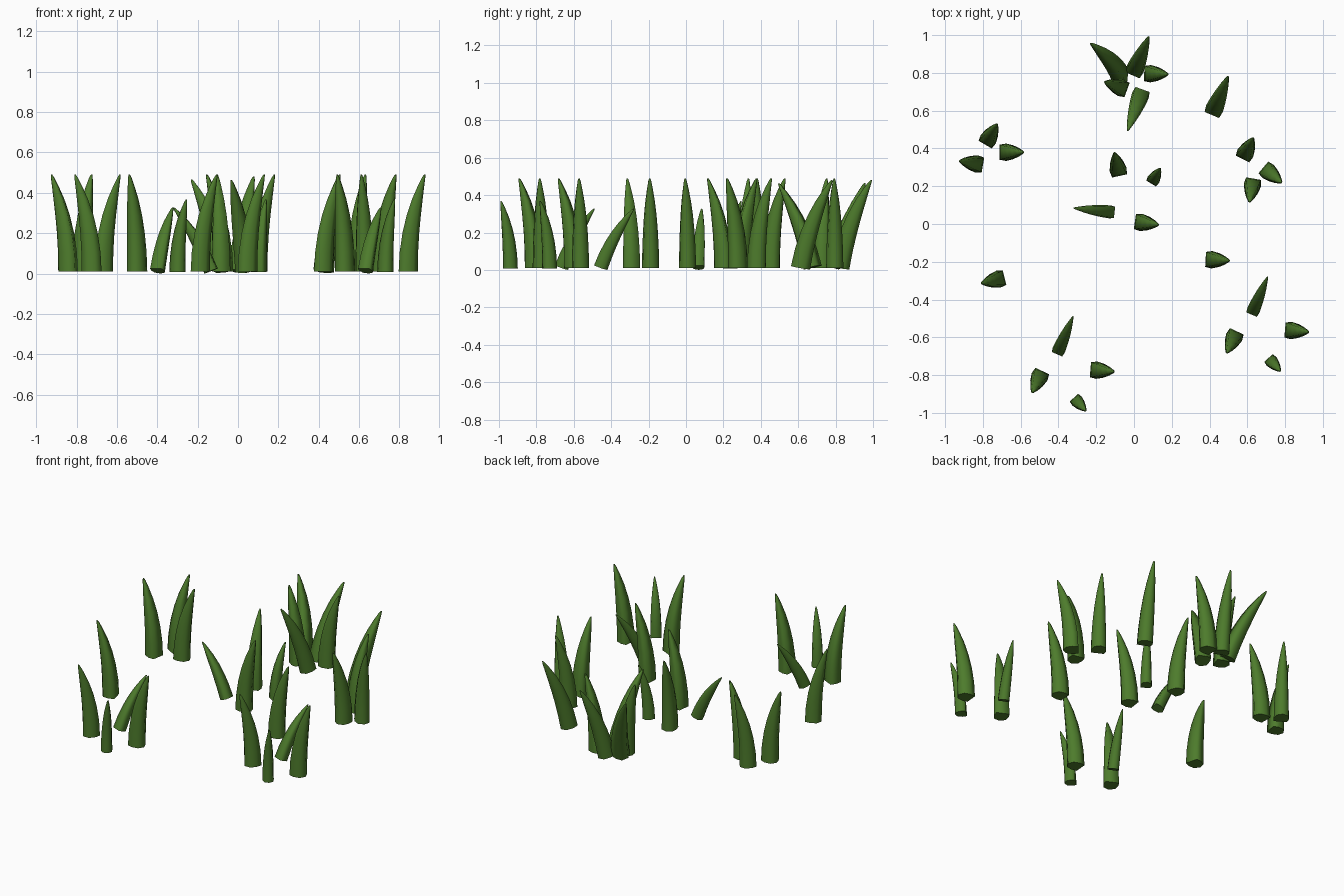
import bpy, bmesh
from math import radians, cos, sin
from mathutils import Vector, Matrix

if "Cube" in bpy.data.objects:
    bpy.data.objects.remove(bpy.data.objects["Cube"])

green = bpy.data.materials.new("grass_green")
green.diffuse_color = (0.075, 0.2, 0.025, 1)
green.use_nodes = True
green.node_tree.nodes["Principled BSDF"].inputs["Base Color"].default_value = green.diffuse_color

# D-shaped cross-section, flat at the back; +x is the curl direction
SECTION = [(-.046, -.040), (-.012, -.046), (.028, -.036), (.046, 0),
           (.028, .036), (-.012, .046), (-.046, .040)]
# height fraction, width fraction
TAPER = [(0, 1), (.2, .96), (.4, .87), (.58, .74), (.75, .55), (.88, .34), (.97, .17), (1, .07)]
HEIGHT, CURL = 0.48, 0.08


def blade_mesh():
    bm = bmesh.new()
    rings = [[bm.verts.new((x * w + CURL * t * t, y * w, HEIGHT * t)) for x, y in SECTION]
             for t, w in TAPER]
    n = len(SECTION)
    for a, b in zip(rings, rings[1:]):
        for i in range(n):
            j = (i + 1) % n
            bm.faces.new((a[i], a[j], b[j], b[i])).smooth = True
    bm.faces.new(rings[0][::-1])
    bm.faces.new(rings[-1])
    for e in bm.edges:
        if len(e.link_faces) == 2 and e.calc_face_angle() > radians(40):
            e.smooth = False
    me = bpy.data.meshes.new("grass_blade")
    bm.to_mesh(me)
    bm.free()
    me.materials.append(green)
    return me


MESH = blade_mesh()


def blade(x, y, angle, size=1, lean=0, lean_angle=None):
    """One blade curling towards angle, leaning towards lean_angle (degrees)."""
    la = radians(angle if lean_angle is None else lean_angle)
    axis = Vector((-sin(la), cos(la), 0))
    ob = bpy.data.objects.new("grass_blade", MESH)
    bpy.context.collection.objects.link(ob)
    rise = 0.01 if size > .9 else 0.008
    if lean:
        rise += 0.046 * size * sin(radians(lean)) - .008
    ob.matrix_world = (Matrix.Translation((x, y, rise))
                       @ Matrix.Rotation(radians(lean), 4, axis)
                       @ Matrix.Rotation(radians(angle), 4, 'Z')
                       @ Matrix.Scale(size, 4))


# four-blade tufts, repeated with a turn
TUFT = [(0, 0, 67, .75, 21), (.21, -.115, -5, 1, 0),
        (-.11, -.16, -115, 1, 0), (.10, -.285, -48, .75, 0)]
for ox, oy, turn in [(.635, -.45, 0), (-.395, -.66, 0), (-.135, .065, 107)]:
    c, s = cos(radians(turn)), sin(radians(turn))
    for x, y, a, size, lean in TUFT:
        blade(ox + c * x - s * y, oy + s * x + c * y, a + turn, size, lean)

# back tuft
blade(-.08, .78, 175, 1.03, 22, 112)
blade(-.08, .725, 160)
blade(.01, .83, 67, 1.03, 11)
blade(.10, .795, -2)
blade(.03, .67, 250, 1, 13)

# three-blade tufts and single blades
for args in [(-.765, .46, 60), (-.845, .32, 170), (-.665, .38, 0),
             (.595, .385, 63), (.72, .27, -40), (.625, .195, -100),
             (.425, -.19, -3), (-.73, -.295, 194), (.43, .62, 67, 1.03, 11)]:
    blade(*args)
